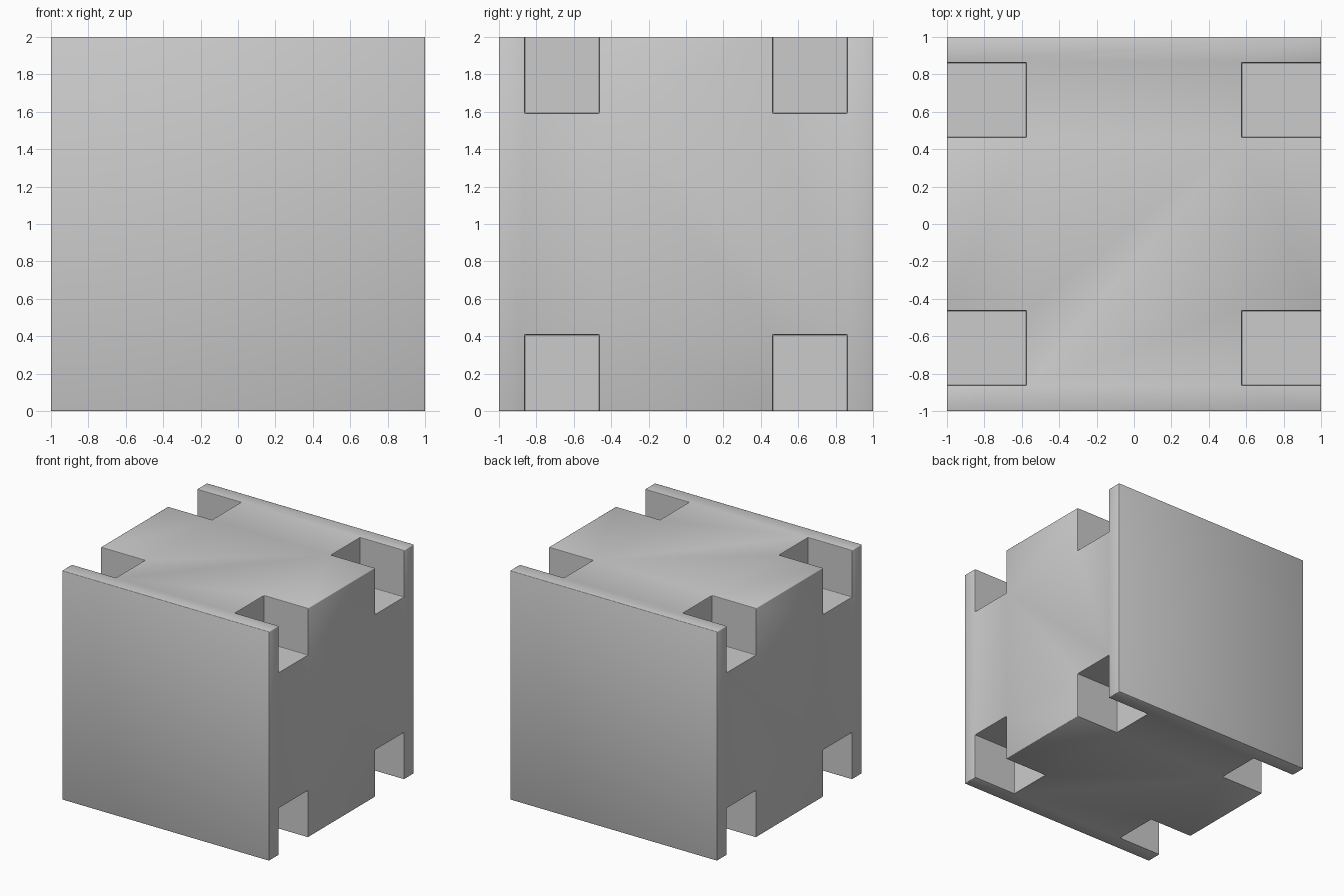
import bpy

if "Cube" in bpy.data.objects:
    bpy.data.objects.remove(bpy.data.objects["Cube"])

grey = bpy.data.materials.new("light_grey")
grey.diffuse_color = (0.6, 0.6, 0.6, 1)
grey.use_nodes = True
grey.node_tree.nodes["Principled BSDF"].inputs["Base Color"].default_value = grey.diffuse_color


def box(name, lo, hi):
    """Box spanning two opposite corners."""
    centre = [(a + b) / 2 for a, b in zip(lo, hi)]
    bpy.ops.mesh.primitive_cube_add(size=1, location=centre)
    obj = bpy.context.object
    obj.name = name
    obj.scale = [b - a for a, b in zip(lo, hi)]
    bpy.ops.object.transform_apply(location=True, rotation=False, scale=True)
    return obj


# Solid cube body
body = box("notched_block", (-1, -1, 0), (1, 1, 2))
body.data.materials.append(grey)

# Eight square notches along the four side edges
for sx in (-1, 1):
    for y in (-0.663, 0.663):
        for sz in (-1, 1):
            xs = sorted((sx * 0.575, sx * 1.2))
            zs = sorted((1 + sz * 0.592, 1 + sz * 1.2))
            cutter = box("notch_cutter", (xs[0], y - 0.2, zs[0]),
                         (xs[1], y + 0.2, zs[1]))
            cutter.hide_render = True
            cutter.hide_viewport = True
            cutter.data.materials.append(grey)
            cut = body.modifiers.new("notch", 'BOOLEAN')
            cut.operation = 'DIFFERENCE'
            cut.solver = 'EXACT'
            cut.object = cutter

# Very fine softened edges
bevel = body.modifiers.new("soft_edges", 'BEVEL')
bevel.width = 0.005
bevel.segments = 2
bevel.limit_method = 'ANGLE'

bpy.context.view_layer.objects.active = body
for obj in bpy.context.selected_objects:
    obj.select_set(False)
body.select_set(True)
bpy.ops.object.shade_smooth()
